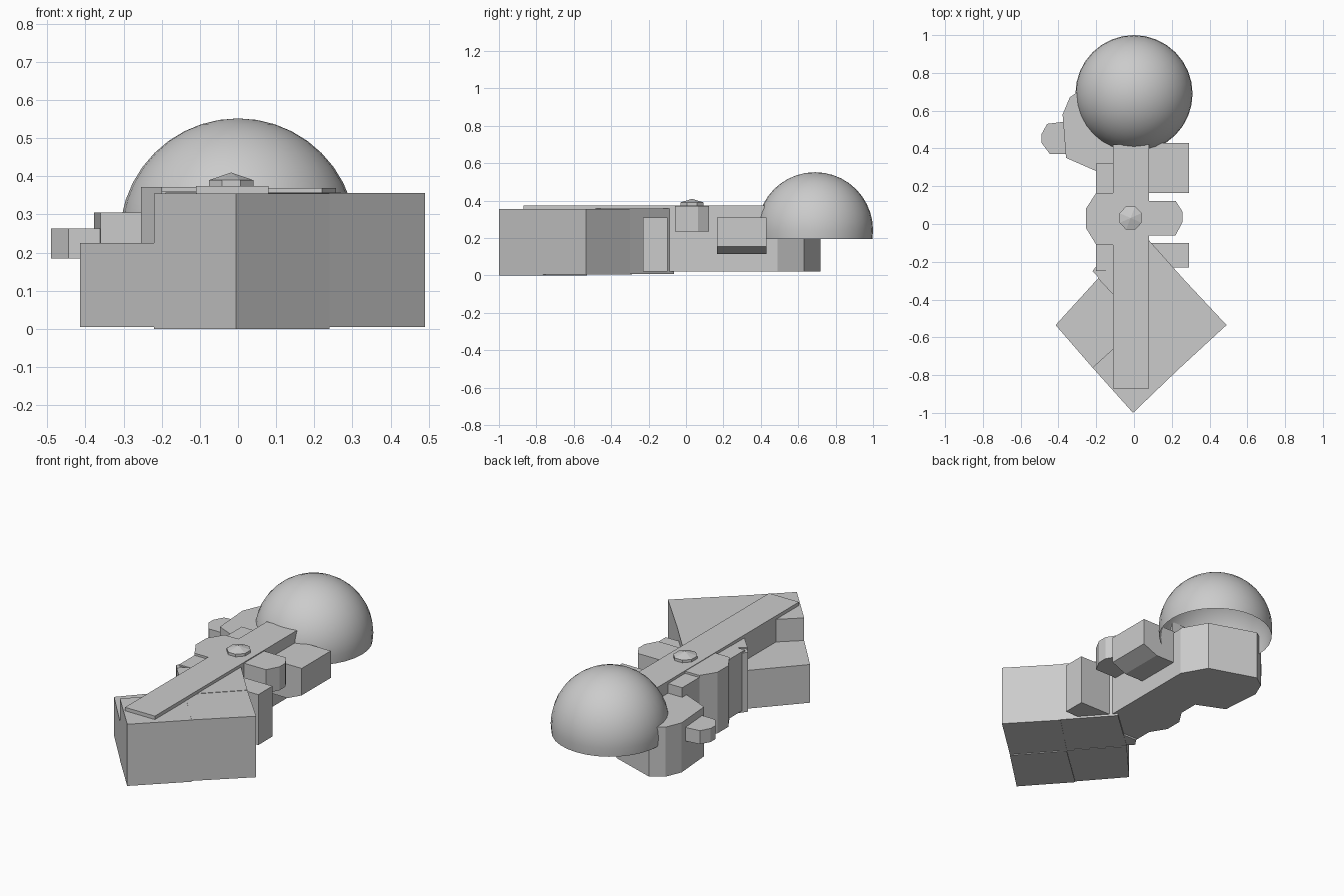
import bpy, bmesh
from math import cos, sin, pi

if "Cube" in bpy.data.objects:
    bpy.data.objects.remove(bpy.data.objects["Cube"])


def finish(name, bm):
    bmesh.ops.recalc_face_normals(bm, faces=bm.faces)
    mesh = bpy.data.meshes.new(name)
    bm.to_mesh(mesh)
    bm.free()
    ob = bpy.data.objects.new(name, mesh)
    bpy.context.collection.objects.link(ob)
    return ob


def sweep(name, points, offset):
    """Solid made by extruding a closed polygon of 3D points."""
    bm = bmesh.new()
    face = bm.faces.new([bm.verts.new(p) for p in points])
    ext = bmesh.ops.extrude_face_region(bm, geom=[face], use_keep_orig=True)
    verts = [g for g in ext["geom"] if isinstance(g, bmesh.types.BMVert)]
    bmesh.ops.translate(bm, verts=verts, vec=offset)
    return finish(name, bm)


def prism(name, plan, z0, z1):
    return sweep(name, [(x, y, z0) for x, y in plan], (0, 0, z1 - z0))


def box(name, x0, x1, y0, y1, z0, z1):
    return prism(name, [(x0, y0), (x1, y0), (x1, y1), (x0, y1)], z0, z1)


# Diamond-shaped front building, four quarters meeting at a common centre
mid = (0.034, -0.53)
front_left, front_right = (-0.22, -0.76), (0.24, -0.765)
back_left, back_right = (-0.19, -0.288), (0.27, -0.30)
prism("front_quarter", [(-0.005, -1.0), front_right, mid, front_left], 0.0, 0.355)
prism("right_quarter", [front_right, (0.49, -0.535), back_right, mid], 0.005, 0.356)
prism("back_quarter", [mid, back_right, (0.06, -0.065), back_left], 0.008, 0.358)
prism("left_quarter", [front_left, mid, back_left, (-0.415, -0.535)], 0.005, 0.225)
prism("corner_buttress", [(-0.22, -0.25), (-0.11, -0.365), (-0.11, -0.21), (-0.19, -0.21)],
      0.01, 0.352)

# Long central hall
box("hall", -0.11, 0.08, -0.87, 0.42, 0.02, 0.375)
box("hall_end", -0.11, 0.08, 0.40, 0.49, 0.02, 0.30)
box("left_aisle", -0.20, -0.10, -0.25, 0.32, 0.02, 0.36)

# Left bay with chamfered corners
prism("left_bay", [(-0.10, -0.11), (-0.20, -0.11), (-0.255, -0.02), (-0.255, 0.08),
                   (-0.20, 0.165), (-0.10, 0.165)], 0.02, 0.372)

# Right side annexes
box("right_front_annex", 0.07, 0.29, -0.23, -0.10, 0.02, 0.31)
prism("right_bay", [(0.07, -0.06), (0.22, -0.06), (0.257, 0.01), (0.257, 0.065),
                    (0.22, 0.123), (0.07, 0.123)], 0.235, 0.37)
sweep("right_back_annex", [(x, 0.165, z) for x, z in
      [(0.07, 0.31), (0.29, 0.31), (0.29, 0.155), (0.20, 0.115), (0.07, 0.115)]],
      (0, 0.265, 0))

# Rear chamber beneath the dome and its little apse
prism("rear_chamber", [(-0.10, 0.28), (0.08, 0.49), (0.0, 0.63), (-0.27, 0.72),
                       (-0.34, 0.67), (-0.378, 0.58), (-0.36, 0.35), (-0.20, 0.28)],
      0.02, 0.305)
prism("small_apse", [(-0.34, 0.37), (-0.445, 0.37), (-0.49, 0.43), (-0.49, 0.475),
                     (-0.46, 0.53), (-0.34, 0.545)], 0.185, 0.263)

# Roof turret: low octagon with a shallow pointed cap
bm = bmesh.new()
ring_low, ring_high = [[bm.verts.new((-0.018 + 0.063 * cos(a), 0.032 + 0.067 * sin(a), z))
                        for a in [(i + 0.5) * pi / 4 for i in range(8)]]
                       for z in (0.36, 0.39)]
tip = bm.verts.new((-0.018, 0.032, 0.41))
for i in range(8):
    j = (i + 1) % 8
    bm.faces.new((ring_low[i], ring_low[j], ring_high[j], ring_high[i]))
    bm.faces.new((ring_high[i], ring_high[j], tip))
bm.faces.new(ring_low[::-1])
finish("roof_turret", bm)

# Dome, open underneath, reaching a little below its equator
bm = bmesh.new()
bmesh.ops.create_uvsphere(bm, u_segments=32, v_segments=20, radius=0.31)
bmesh.ops.delete(bm, geom=[v for v in bm.verts if v.co.z < -0.06], context="VERTS")
bmesh.ops.translate(bm, verts=bm.verts, vec=(0, 0.69, 0.242))
dome = finish("dome", bm)
for p in dome.data.polygons:
    p.use_smooth = True
